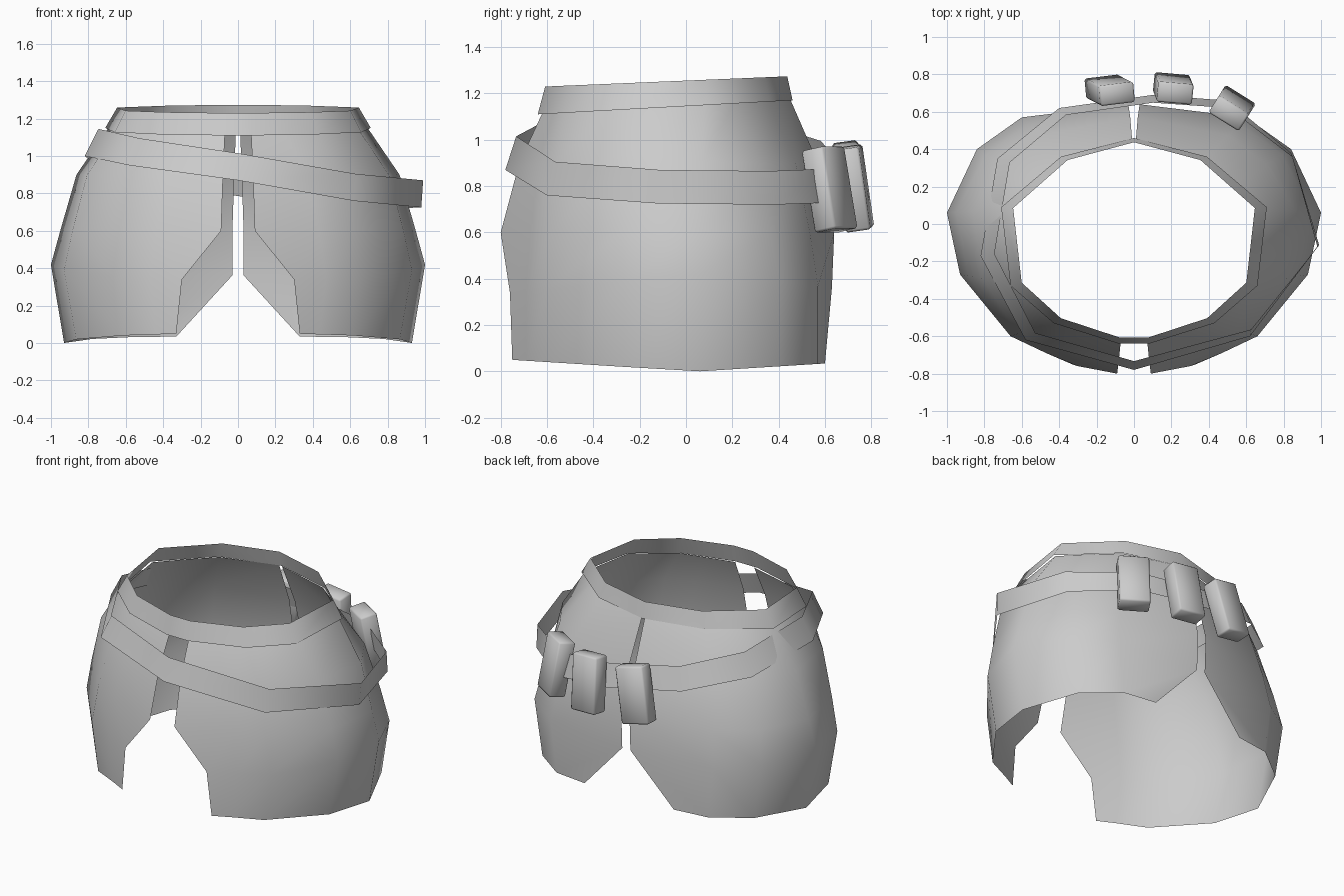
import bpy, bmesh, math
from mathutils import Vector, Euler

cube = bpy.data.objects.get("Cube")
if cube:
    bpy.data.objects.remove(cube, do_unlink=True)

grey = bpy.data.materials.new("plain_grey")
grey.use_nodes = True
GREY = (0.6, 0.6, 0.6, 1)
grey.diffuse_color = GREY
grey.node_tree.nodes["Principled BSDF"].inputs["Base Color"].default_value = GREY


def make_object(name, bm, angle):
    """Turn a bmesh into a named, smooth-shaded object with the shared material."""
    mesh = bpy.data.meshes.new(name)
    bm.to_mesh(mesh)
    bm.free()
    mesh.materials.append(grey)
    obj = bpy.data.objects.new(name, mesh)
    bpy.context.collection.objects.link(obj)
    bpy.ops.object.select_all(action='DESELECT')
    obj.select_set(True)
    bpy.context.view_layer.objects.active = obj
    bpy.ops.object.shade_smooth_by_angle(angle=math.radians(angle))
    return obj


def loft(name, rows, closed=False):
    """Bridge rows of points, listed from bottom to top."""
    bm = bmesh.new()
    grid = [[bm.verts.new(p) for p in row] for row in rows]
    for low, high in zip(grid, grid[1:]):
        count = len(low)
        for i in range(count if closed else count - 1):
            j = (i + 1) % count
            bm.faces.new((low[i], low[j], high[j], high[i]))
    bmesh.ops.recalc_face_normals(bm, faces=bm.faces)
    return make_object(name, bm, angle=80)


def band_bottom(y):
    """Height of the waistband's lower edge, rising to the back."""
    return 1.11 + .055 * (y + .64)


# Skirt panels: blend a waist outline into a hip outline, front slit to back slit
waist = [(.25, -.57), (.42, -.52), (.65, -.32), (.69, .08), (.55, .21), (.38, .35)]
hip = [(.47, -.69), (.66, -.60), (.93, -.27), (1, .06), (.84, .40), (.60, .57)]
front_edge = [(.33, -.75), (.30, -.76), (.09, -.80), (.08, -.72), (.07, -.62)]
back_edge = [(.33, .60), (.03, .63), (.03, .64), (.02, .57), (.01, .45)]
heights = [.05, .34, .60, .90, 1.14]
flare = [1, 1, .84, .56, 0]


def panel_rows(side):
    rows = []
    for level, z in enumerate(heights):
        middle = [Vector(w).lerp(Vector(h), flare[level]) for w, h in zip(waist, hip)]
        if level == 0:          # hem tucks in at the sides
            middle = [(x * .93, y) for x, y in middle]
        row = []
        for x, y in [front_edge[level], *middle, back_edge[level]]:
            at_side = max(0, 1 - abs(y - .05) / .8)
            if level == 0:      # hem dips at the side
                height = z - .05 * at_side
            elif level == 1:    # widest line is higher at the side
                height = z + .08 * at_side
            elif level == 4:    # top tucks under the waistband
                height = band_bottom(y) + .005
            else:
                height = z
            row.append((side * x, y, height))
        rows.append(row)
    return rows


for name, side in (("left_panel", 1), ("right_panel", -1)):
    loft(name, panel_rows(side))

# Waistband: mirrored ring, narrower at its top and higher at the back
half = [(.08, -.64), (.43, -.53), (.66, -.33), (.71, .09), (.39, .36)]
ring = half + [(0, .46)] + [(-x, y) for x, y in reversed(half)]
band_low = [(x, y, band_bottom(y)) for x, y in ring]
band_high = [(x * .91, y * .95, 1.23 + .04 * (y + .64)) for x, y in ring]
loft("waistband", [band_low, band_high], closed=True)

# Slung belt: loose ring, low on the left hip and high on the right
belt_low = [(0, -.78, .87), (.62, -.60, .76), (.98, -.12, .725), (.84, .38, .72),
            (.50, .66, .73), (.10, .69, .77), (-.40, .62, .85),
            (-.73, .35, .93), (-.82, -.17, 1), (-.58, -.62, .95)]
belt_high = [(x * .96 + .05 * abs(x), y * .94, z + .145) for x, y, z in belt_low]
loft("slung_belt", [belt_low, belt_high], closed=True)


# Belt pouches: softly bevelled boxes leaning outward at the bottom
def pouch(name, centre, lean, roll, yaw):
    bm = bmesh.new()
    bmesh.ops.create_cube(bm, size=1)
    bmesh.ops.scale(bm, vec=(.19, .11, .36), verts=bm.verts)
    bmesh.ops.bevel(bm, geom=bm.edges[:], offset=.01, segments=1, affect='EDGES')
    obj = make_object(name, bm, angle=60)
    obj.location = centre
    obj.rotation_euler = Euler([math.radians(a) for a in (lean, roll, yaw)])


pouch("right_pouch", (-.13, .715, .80), 8, 12, 7)
pouch("middle_pouch", (.21, .725, .79), 8, 4, -5)
pouch("left_pouch", (.525, .62, .785), 11, 0, -32)
